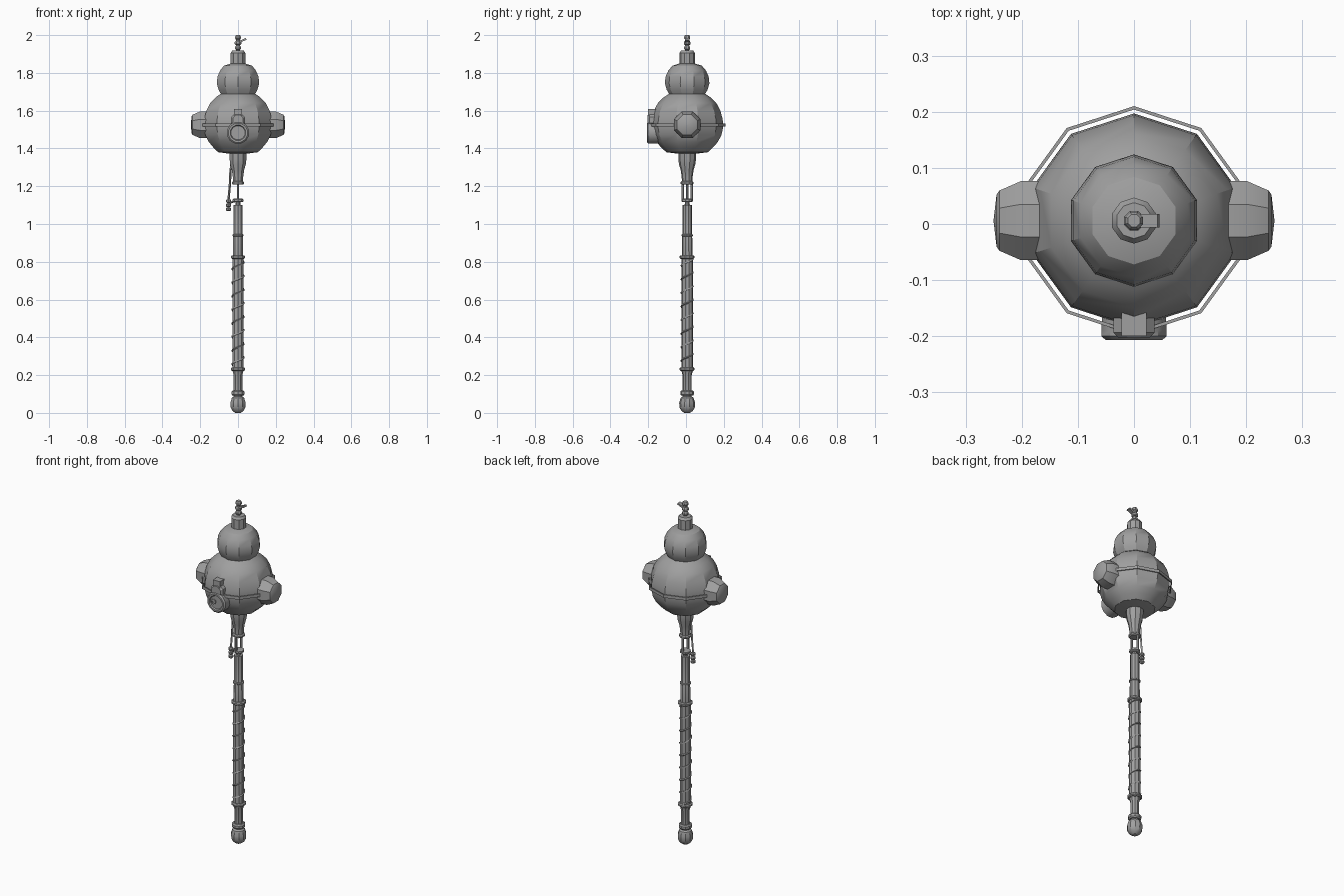
import bpy, bmesh, math
from mathutils import Matrix, Vector

if "Cube" in bpy.data.objects:
    bpy.data.objects.remove(bpy.data.objects["Cube"])

CY = 0.006   # y of the main axis
steel = bpy.data.materials.new("grey metal")
steel.diffuse_color = (0.35, 0.35, 0.35, 1)
steel.use_nodes = True
steel.node_tree.nodes["Principled BSDF"].inputs["Base Color"].default_value = steel.diffuse_color


def finish(ob):
    ob.data.materials.clear()
    ob.data.materials.append(steel)
    bpy.ops.object.select_all(action='DESELECT')
    ob.select_set(True)
    bpy.context.view_layer.objects.active = ob
    bpy.ops.object.shade_smooth_by_angle(angle=math.radians(30))
    return ob


def lathe(name, profile, sides=10, start=90, origin=(0, CY, 0), axis=(0, 0, 1)):
    """Closed turned solid; profile is (radius, height) pairs along the axis."""
    bm = bmesh.new()
    rings = []
    for r, h in profile:
        rings.append([bm.verts.new((r * math.cos(a), r * math.sin(a), h)) for a in
                      (math.radians(start) + math.tau * i / sides for i in range(sides))])
    for a, b in zip(rings, rings[1:]):
        for i in range(sides):
            j = (i + 1) % sides
            bm.faces.new((a[i], a[j], b[j], b[i]))
    bm.faces.new(rings[0][::-1])
    bm.faces.new(rings[-1])
    rot = Vector((0, 0, 1)).rotation_difference(Vector(axis)).to_matrix().to_4x4()
    bm.transform(Matrix.Translation(origin) @ rot)
    bmesh.ops.recalc_face_normals(bm, faces=bm.faces)
    me = bpy.data.meshes.new(name)
    bm.to_mesh(me)
    bm.free()
    ob = bpy.data.objects.new(name, me)
    bpy.context.collection.objects.link(ob)
    return finish(ob)


def box(name, lo, hi, tilt=0):
    c = [(a + b) / 2 for a, b in zip(lo, hi)]
    s = [b - a for a, b in zip(lo, hi)]
    bpy.ops.mesh.primitive_cube_add(size=1, location=c, rotation=(0, tilt, 0))
    ob = bpy.context.object
    ob.name = name
    ob.scale = s
    return finish(ob)


def tube(name, points, radius):
    cu = bpy.data.curves.new(name, 'CURVE')
    cu.dimensions = '3D'
    cu.bevel_depth = radius
    cu.bevel_resolution = 0
    cu.use_fill_caps = True
    sp = cu.splines.new('POLY')
    sp.points.add(len(points) - 1)
    for p, co in zip(sp.points, points):
        p.co = (*co, 1)
    ob = bpy.data.objects.new(name, cu)
    bpy.context.collection.objects.link(ob)
    bpy.ops.object.select_all(action='DESELECT')
    ob.select_set(True)
    bpy.context.view_layer.objects.active = ob
    bpy.ops.object.convert(target='MESH')
    return finish(bpy.context.object)


# Handle: pommel, shaft and raised collars
lathe("pommel", [(.015, 0), (.03, .01), (.041, .03), (.042, .055), (.034, .08), (.022, .088)])
lathe("lower_shaft", [(.024, .08), (.024, .2), (.031, .225)])
lathe("grip", [(.031, .22), (.031, .83)])
lathe("upper_shaft", [(.028, .82), (.027, .935), (.025, .94), (.025, 1.1)])
for i, (z, r, h) in enumerate([(.105, .036, .028), (.232, .04, .018), (.825, .04, .018),
                               (.94, .031, .012)]):
    lathe(f"collar_{i}", [(r * .85, z - h / 2), (r, z - h / 4), (r, z + h / 4), (r * .85, z + h / 2)])

# Spiral wrap on the grip
wraps, steps = 8, 10
tube("grip_wrap", [(.031 * math.cos(t), CY + .031 * math.sin(t), .24 + .575 * i / (wraps * steps))
                   for i in range(wraps * steps + 1) for t in [math.tau * i / steps + math.pi / 2]], .005)

# Open linkage between shaft and head
lathe("link_pin", [(.012, 1.09), (.012, 1.125)], 8)
lathe("link_ring", [(.024, 1.116), (.03, 1.12), (.03, 1.13), (.024, 1.134)])
for s in (-1, 1):
    lathe("link_rod", [(.007, 1.125), (.007, 1.22)], 6, origin=(0, CY + s * .024, 0))

# Flared neck under the head
lathe("neck", [(.027, 1.21), (.029, 1.25), (.034, 1.285), (.043, 1.315), (.047, 1.345), (.047, 1.39)])
lathe("neck_ring", [(.028, 1.208), (.034, 1.213), (.034, 1.222), (.028, 1.227)])

# Hanging cord with a beaded end
tube("cord", [(-.03, CY, 1.35), (-.04, CY, 1.28), (-.043, CY, 1.21), (-.05, CY, 1.13), (-.05, CY, 1.08)], .006)
tube("cord_hook", [(-.05, CY, 1.1), (-.035, CY, 1.115), (-.01, CY, 1.122)], .005)
for i in range(3):
    z = 1.068 + i * .022
    lathe("cord_bead", [(.009, z), (.014, z + .005), (.014, z + .014), (.009, z + .019)], 8,
          origin=(-.05, CY, 0))

# Large lower bulb, small upper bulb and cap
lathe("lower_bulb", [(.045, 1.372), (.11, 1.38), (.137, 1.405), (.163, 1.435), (.182, 1.472), (.191, 1.515),
                     (.188, 1.555), (.176, 1.6), (.155, 1.64), (.125, 1.67), (.095, 1.69)])
lathe("upper_bulb", [(.09, 1.68), (.108, 1.71), (.118, 1.745), (.114, 1.78), (.1, 1.812),
                     (.078, 1.838), (.04, 1.85)])
lathe("cap", [(.041, 1.84), (.041, 1.905), (.032, 1.918)])

# Thin band standing off the bulb
band = lathe("bulb_band", [(.204, 1.515), (.204, 1.532)])
bm = bmesh.new()
bm.from_mesh(band.data)
bmesh.ops.delete(bm, geom=[f for f in bm.faces if len(f.verts) > 4], context='FACES')
bm.to_mesh(band.data)
bm.free()
mod = band.modifiers.new("thickness", 'SOLIDIFY')
mod.thickness = .006
mod.offset = -1

# Faceted side knobs
for s in (-1, 1):
    lathe("side_knob", [(.076, 0), (.076, .052), (.058, .09), (.05, .095), (.004, .1)], 8, 22.5,
          origin=(s * .15, CY, 1.525), axis=(s, 0, 0))

# Front dial with rim, boss and upright lever
lathe("dial", [(.058, 0), (.06, .05), (.06, .06), (.052, .067), (.042, .067), (.038, .06)], 12, 15,
      origin=(0, -.14, 1.483), axis=(0, -1, 0))
lathe("dial_boss", [(.015, 0), (.015, .012), (.008, .012), (.008, .007)], 8,
      origin=(-.016, -.194, 1.485), axis=(0, -1, 0))
lathe("lever_hub", [(.04, 0), (.04, .045), (.03, .055)], 8, 22.5,
      origin=(0, -.148, 1.55), axis=(0, -1, 0))
box("lever", (-.022, -.2, 1.54), (.022, -.148, 1.61))

# Finial: stem, beads and a small side hook
lathe("finial_stem", [(.011, 1.91), (.011, 1.995)], 8)
for z, r in ((1.93, .017), (1.955, .019), (1.985, .017)):
    lathe("finial_bead", [(r * .7, z - .008), (r, z - .003), (r, z + .007), (r * .7, z + .015)], 8, 22.5)
box("finial_hook", (.005, CY - .012, 1.967), (.045, CY + .012, 1.977), -.4)
